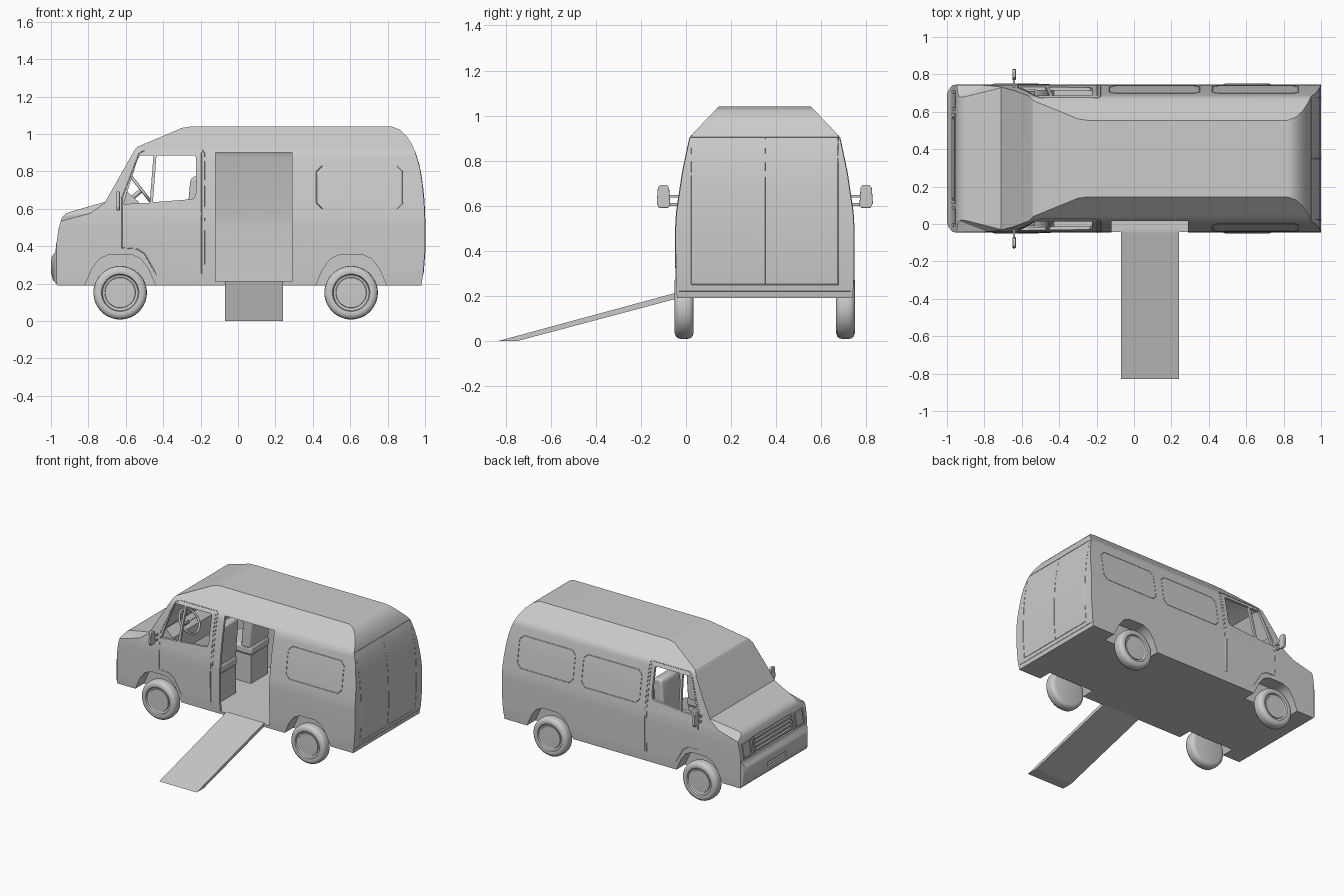
import bpy, bmesh, math
from mathutils import Vector

if "Cube" in bpy.data.objects:
    bpy.data.objects.remove(bpy.data.objects["Cube"])

CY = 0.35   # centre line of the van body
AX = {'x': lambda a, b, d: (d, a, b), 'y': lambda a, b, d: (a, d, b), 'z': lambda a, b, d: (a, b, d)}


def finish(name, bm):
    bmesh.ops.recalc_face_normals(bm, faces=bm.faces[:])
    me = bpy.data.meshes.new(name)
    bm.to_mesh(me)
    bm.free()
    ob = bpy.data.objects.new(name, me)
    bpy.context.collection.objects.link(ob)
    return ob


def select(ob):
    bpy.ops.object.select_all(action='DESELECT')
    ob.select_set(True)
    bpy.context.view_layer.objects.active = ob


def smooth(ob, deg=30):
    select(ob)
    bpy.ops.object.shade_smooth_by_angle(angle=math.radians(deg))
    return ob


def prism(name, pts, axis, lo, hi, bevel=0):
    bm = bmesh.new()
    f = bm.faces.new([bm.verts.new(AX[axis](a, b, lo)) for a, b in pts])
    r = bmesh.ops.extrude_face_region(bm, geom=[f])
    d = Vector(AX[axis](0, 0, hi - lo))
    bmesh.ops.translate(bm, vec=d, verts=[v for v in r['geom'] if isinstance(v, bmesh.types.BMVert)])
    ob = finish(name, bm)
    if bevel:
        m = ob.modifiers.new("bevel", 'BEVEL')
        m.width, m.segments = bevel, 3
        smooth(ob, 40)
    return ob


def box(name, x0, x1, y0, y1, z0, z1, bevel=0):
    return prism(name, [(x0, z0), (x1, z0), (x1, z1), (x0, z1)], 'y', y0, y1, bevel)


def boolean(ob, other, op='DIFFERENCE'):
    m = ob.modifiers.new("bool", 'BOOLEAN')
    m.operation, m.solver, m.object = op, 'EXACT', other
    select(ob)
    bpy.ops.object.modifier_apply(modifier=m.name)
    bpy.data.objects.remove(other)


def interp(table, z):
    for (a, za), (b, zb) in zip(table, table[1:]):
        if za <= z <= zb:
            return a + (b - a) * (z - za) / (zb - za)
    return table[-1][0] if z > table[-1][1] else table[0][0]


# Body shape: side profile crossed with end section and plan
rear = [(.98, .19), (.99, .25), (1, .38), (1, .52), (.995, .64), (.985, .74), (.972, .82), (.955, .88),
        (.93, .945), (.9, .99), (.865, 1.023), (.82, 1.04)]
front = [(-.25, 1.04), (-.3, 1.032), (-.54, .93), (-.555, .91), (-.71, .637), (-.9, .583), (-.925, .572),
         (-.943, .55), (-.96, .49), (-.977, .37), (-.995, .345), (-1, .32), (-1, .26), (-.99, .22), (-.965, .19)]
half = [(.385, .19), (.395, .27), (.396, .5), (.392, .57), (.365, .75), (.342, .86), (.333, .9), (.315, .925),
        (.205, 1.04)]


def section(table, inset=0):
    return [(CY + w - inset, z) for w, z in table] + [(CY - w + inset, z) for w, z in reversed(table)]


body = prism("van_body", rear + front, 'y', CY - .5, CY + .5)
boolean(body, prism("section", section([(.385, .1)] + half[1:-1] + [(.195, 1.05)]), 'x', -1.2, 1.2), 'INTERSECT')
plan = [(1.1, .5), (-.93, .5), (-.93, .4), (-.97, .392), (-.99, .37), (-1.01, .32)]
boolean(body, prism("plan", [(x, CY + y) for x, y in plan] + [(x, CY - y) for x, y in reversed(plan)],
                    'z', 0, 1.2), 'INTERSECT')

# Hollow interior, leaving the wheel housings standing
inner = prism("inner", [(-.92, .21), (-.92, .5), (-.69, .612), (-.535, .9), (-.25, 1.02), (.82, 1.02), (.895, .965),
                        (.94, .87), (.98, .6), (.98, .4), (.96, .21)], 'y', CY - .5, CY + .5)
cut = [(w - .018, z) for w, z in half[1:-1]]
boolean(inner, prism("inner_section", section([(.37, .15)] + cut + [(.19, 1.03)]), 'x', -1.2, 1.2), 'INTERSECT')
arch = [(-.2, .1), (-.19, .19), (-.15, .28), (-.11, .332), (-.06, .355)]
arch += [(-x, z) for x, z in reversed(arch)]
WHEELS = [(x, s) for x in (-.63, .605) for s in (-1, 1)]


def arch_block(x, s, depth, k):
    return prism("arch", [(x + a * k, b + (k - 1) * .2) for a, b in arch], 'y', CY + s * (.4 - depth), CY + s * .5)


for x, s in WHEELS:
    boolean(inner, arch_block(x, s, .125, 1.08))
boolean(body, inner)
for x, s in WHEELS:
    boolean(body, arch_block(x, s, .11, 1))

# Bonnet shoulders
for s in (-1, 1):
    bm = bmesh.new()
    for x, y, z in [(-.712, .378, .637), (-1.02, .30, .55), (-.712, .42, .585), (-1.02, .42, .505)]:
        bm.verts.new((x, CY + s * y, z))
        bm.verts.new((x, CY + s * y, .8))
    bmesh.ops.convex_hull(bm, input=bm.verts[:])
    boolean(body, finish("shoulder", bm))

# Openings: side doorway, cab windows, grille, lamps, bumper slot
boolean(body, box("doorway", -.12, .29, -.3, .1, .21, .9))
vent = [(-.612, .625), (-.54, .855), (-.525, .885), (-.452, .885), (-.472, .632)]
glass = [(-.455, .635), (-.436, .885), (-.232, .885), (-.225, .875), (-.225, .68), (-.235, .655), (-.26, .65)]
for w in (vent, glass):
    boolean(body, prism("window", w, 'y', CY - .6, CY + .6))
slope = [(-1.05, .39), (-.962, .39), (-.945, .51), (-1.05, .51)]
boolean(body, prism("grille_cut", slope, 'y', CY - .24, CY + .24))
for s in (-1, 1):
    boolean(body, prism("lamp_cut", [(x - .004, z) for x, z in slope], 'y', CY + s * .26, CY + s * .36))
boolean(body, box("slot", -1.1, -.985, CY - .11, CY + .11, .25, .29))
smooth(body, 28)
body.modifiers.new("normals", 'WEIGHTED_NORMAL').keep_sharp = True

# Grille bars and headlamps
for i in range(4):
    z = .408 + i * .028
    x = -.972 + i * .0042
    box("grille_bar", x, x + .03, CY - .22, CY + .22, z - .006, z + .006)
for y in (-.22, .22):
    prism("grille_end", [(-.973, .398), (-.955, .398), (-.94, .503), (-.957, .503)], 'y', CY + y - .008, CY + y + .008)
for s in (-1, 1):
    prism("headlamp", [(-.972, .4), (-.95, .4), (-.935, .5), (-.957, .5)], 'y', CY + s * .27, CY + s * .35)


# Panel seams laid along the surface
def tube(name, pts, closed=False, r=.0025):
    cu = bpy.data.curves.new(name, 'CURVE')
    cu.dimensions, cu.bevel_depth, cu.bevel_resolution = '3D', r, 0
    sp = cu.splines.new('POLY')
    sp.points.add(len(pts) - 1)
    for p, q in zip(sp.points, pts):
        p.co = (*q, 1)
    sp.use_cyclic_u = closed
    ob = bpy.data.objects.new(name, cu)
    bpy.context.collection.objects.link(ob)


def dense(pts, n=10):
    out = [tuple(a + (b - a) * k / n for a, b in zip(p, q)) for p, q in zip(pts, pts[1:]) for k in range(n)]
    return out + [pts[-1]]


def side_seam(name, pts, s):
    tube(name, [(x, CY + s * interp(half, z), z) for x, z in dense(pts)])


def rear_seam(name, pts):
    tube(name, [(interp(rear, z), CY + y, z) for y, z in dense(pts)])


def rounded(x0, x1, z0, z1, r=.03):
    return [(x0, z0 + r), (x0, z1 - r), (x0 + r, z1), (x1 - r, z1), (x1, z1 - r), (x1, z0 + r), (x1 - r, z0),
            (x0 + r, z0), (x0, z0 + r)]


door = [(-.18, .195), (-.18, .9), (-.19, .912), (-.5, .912), (-.53, .895), (-.62, .66), (-.62, .39), (-.54, .385),
        (-.5, .36), (-.41, .2)]
for s in (-1, 1):
    side_seam("cab_door_seam", door, s)
    side_seam("cab_door_inner_seam", [(-.195, .2), (-.195, .9)], s)
    side_seam("rear_window_seam", rounded(.42, .88, .6, .83), s)
side_seam("middle_window_seam", rounded(-.13, .35, .6, .83), 1)
rear_seam("rear_door_seam", [(-.325, .25), (-.325, .905), (.325, .905), (.325, .25), (-.325, .25)])
rear_seam("rear_door_split", [(0, .25), (0, .905)])
rear_seam("rear_bumper_seam", [(-.38, .222), (.38, .222)])

# Wheels turned from a profile
prof = [(0, -.042), (.115, -.042), (.132, -.037), (.141, -.025), (.143, -.01), (.143, .01), (.141, .025),
        (.132, .037), (.115, .043), (.1, .04), (.095, .028), (.082, .024), (.08, .03), (0, .032)]
for x, s in WHEELS:
    bm = bmesh.new()
    vs = [bm.verts.new((r, s * y, 0)) for r, y in prof]
    es = [bm.edges.new(p) for p in zip(vs, vs[1:])]
    bmesh.ops.spin(bm, geom=vs + es, cent=(0, 0, 0), axis=(0, 1, 0), angle=math.tau, steps=48)
    bmesh.ops.remove_doubles(bm, verts=bm.verts[:], dist=1e-4)
    w = finish("wheel", bm)
    w.location = (x, CY + s * .358, .151)
    smooth(w, 40)

# Boarding ramp
prism("ramp", [(-.83, 0), (-.745, 0), (-.03, .19), (-.03, .215), (-.045, .213)], 'x', -.07, .24)

# Mirrors on twin arms
for s in (-1, 1):
    y0 = CY + s * .45
    head = [(.42, .6), (.43, .59), (.47, .59), (.48, .61), (.475, .68), (.465, .692), (.435, .692), (.425, .68)]
    prism("mirror", [(CY + s * y, z) for y, z in head], 'x', -.65, -.632, .004)
    for z in (.605, .642):
        box("mirror_arm", -.646, -.636, CY + s * .375, CY + s * .43, z - .006, z + .006)

# Cab interior: dashboard, steering wheel, seats
prism("dashboard", [(-.67, .45), (-.67, .61), (-.615, .66), (-.59, .69), (-.53, .635), (-.53, .5)], 'y', CY - .36,
      CY + .36)
bpy.ops.mesh.primitive_torus_add(major_radius=.09, minor_radius=.008, major_segments=40, minor_segments=8,
                                 location=(-.515, CY - .19, .70), rotation=(0, math.radians(52), 0))
wheel = bpy.context.object
wheel.name = "steering_wheel"
smooth(wheel, 60)
tube("steering_column", [(-.515, CY - .19, .70), (-.58, CY - .19, .645)], r=.012)
tube("steering_spoke", [(-.515, CY - .28, .70), (-.515, CY - .10, .70)], r=.007)
for s in (-1, 1):
    y = CY + s * .19
    box("seat_base", -.42, -.2, y - .1, y + .1, .21, .42)
    box("seat_cushion", -.44, -.19, y - .11, y + .11, .42, .49, .02)
    prism("seat_back", [(-.28, .47), (-.2, .47), (-.18, .77), (-.235, .775), (-.255, .755)], 'y', y - .11, y + .11, .015)
